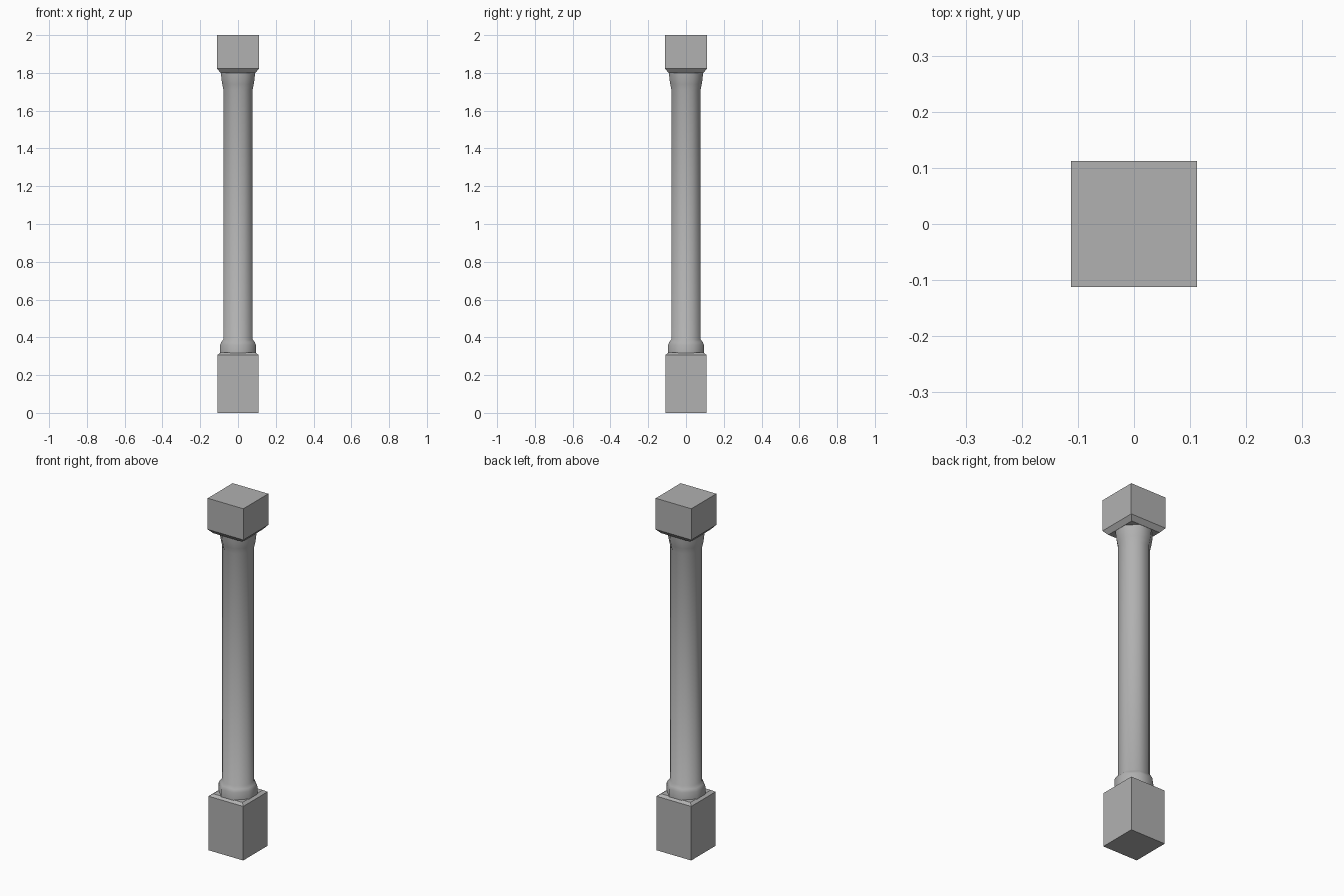
import bpy, bmesh, math

if "Cube" in bpy.data.objects:
    bpy.data.objects.remove(bpy.data.objects["Cube"])

stone = bpy.data.materials.new("dark_grey_stone")
stone.diffuse_color = (0.44, 0.44, 0.44, 1)
stone.use_nodes = True
stone.node_tree.nodes["Principled BSDF"].inputs["Base Color"].default_value = stone.diffuse_color


def loft(name, profile, sides, smooth=False):
    """Stack rings of (half-width across flats, z) into a closed column part."""
    bm = bmesh.new()
    half = math.pi / sides
    rings = []
    for r, z in profile:
        angles = [half + 2 * half * i for i in range(sides)]
        c = r / math.cos(half)
        rings.append([bm.verts.new((c * math.cos(a), c * math.sin(a), z)) for a in angles])
    for low, high in zip(rings, rings[1:]):
        for i in range(sides):
            j = (i + 1) % sides
            bm.faces.new((low[i], low[j], high[j], high[i]))
    bm.faces.new(rings[0][::-1])
    bm.faces.new(rings[-1])
    mesh = bpy.data.meshes.new(name)
    bm.to_mesh(mesh)
    bm.free()
    mesh.materials.append(stone)
    obj = bpy.data.objects.new(name, mesh)
    bpy.context.collection.objects.link(obj)
    if smooth:
        bpy.ops.object.select_all(action='DESELECT')
        obj.select_set(True)
        bpy.context.view_layer.objects.active = obj
        bpy.ops.object.shade_smooth_by_angle(angle=math.radians(50))
    return obj


# Square plinth with a shallow sloped top
loft("plinth", [(0.109, 0), (0.109, 0.307), (0.092, 0.319)], 4)

# Octagonal smooth-shaded shaft with a bulging foot and flared neck
loft("shaft", [(0.095, 0.312), (0.095, 0.36), (0.088, 0.376), (0.077, 0.39),
               (0.077, 1.71), (0.083, 1.74), (0.088, 1.77), (0.090, 1.80)], 8, smooth=True)

# Square capital block, tapered underneath
loft("capital", [(0.091, 1.799), (0.112, 1.823), (0.112, 2.0)], 4)
